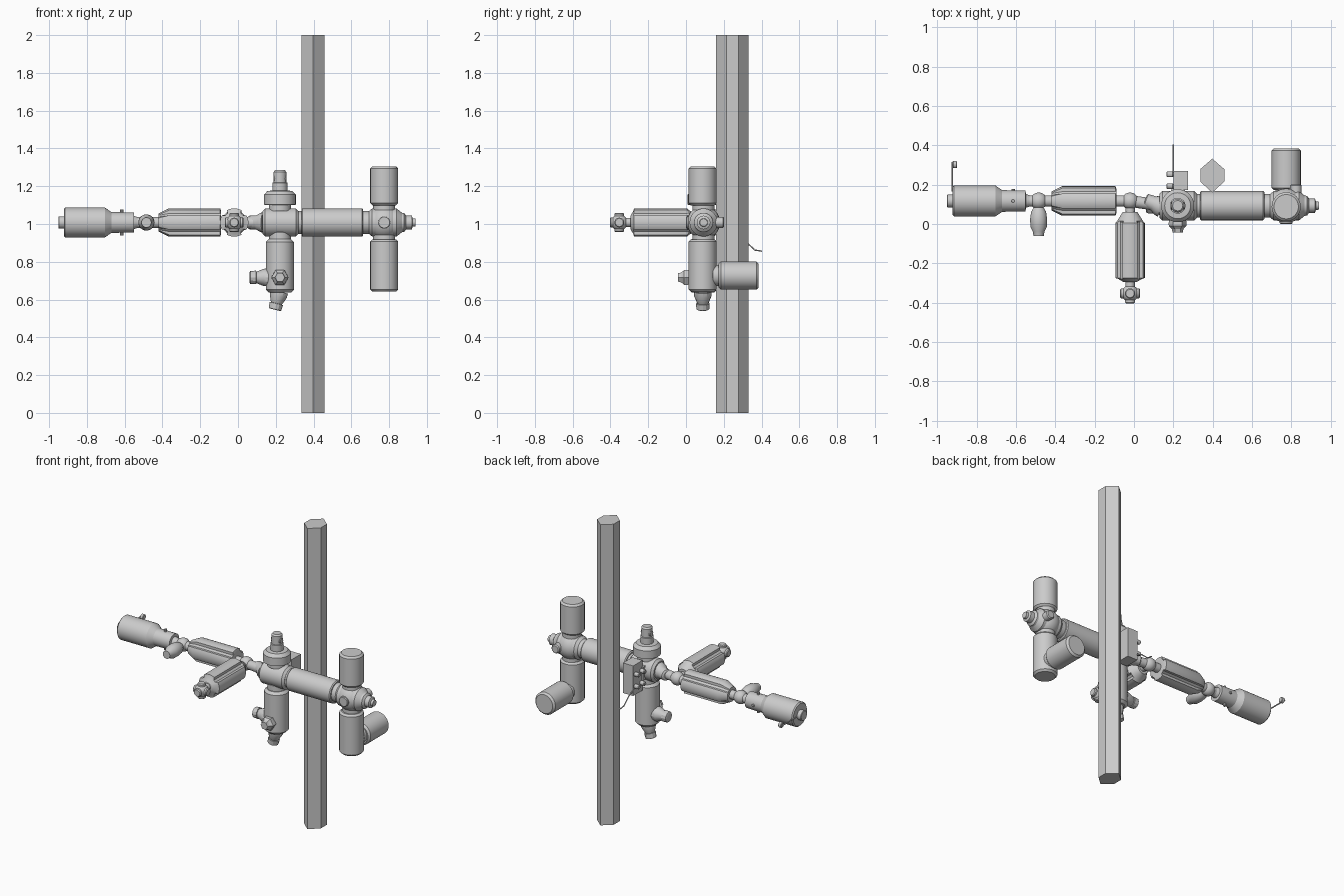
import bpy
import bmesh
import math
from mathutils import Vector

if "Cube" in bpy.data.objects:
    bpy.data.objects.remove(bpy.data.objects["Cube"], do_unlink=True)

X, Y, Z = Vector((1, 0, 0)), Vector((0, 1, 0)), Vector((0, 0, 1))
parts = []


def finish(name, bm):
    bmesh.ops.recalc_face_normals(bm, faces=bm.faces)
    mesh = bpy.data.meshes.new(name)
    bm.to_mesh(mesh)
    bm.free()
    obj = bpy.data.objects.new(name, mesh)
    bpy.context.collection.objects.link(obj)
    parts.append(obj)
    return obj


def lathe(name, origin, axis, profile, sides=32, grooves=False):
    """Turn (distance, radius) pairs around an axis; optionally cut four grooves."""
    bm = bmesh.new()
    turn = Vector(axis).to_track_quat('Z', 'Y')
    rings = []
    for t, r in profile:
        ring = []
        for i in range(sides):
            a = math.tau * i / sides
            cut = grooves and r > 0.07 and i % 12 in (5, 6, 7)
            rr = 0.06 if cut else r
            p = Vector((rr * math.cos(a), rr * math.sin(a), t))
            ring.append(bm.verts.new(Vector(origin) + turn @ p))
        rings.append(ring)
    for lo, hi in zip(rings, rings[1:]):
        for i in range(sides):
            j = (i + 1) % sides
            bm.faces.new((lo[i], lo[j], hi[j], hi[i]))
    bm.faces.new(rings[0])
    bm.faces.new(rings[-1])
    return finish(name, bm)


def tube(name, origin, axis, length, r, chamfer=0.01, sides=32):
    c = chamfer
    return lathe(name, origin, axis,
                 [(0, r - c), (c, r), (length - c, r), (length, r - c)], sides)


def ball(name, centre, r):
    bm = bmesh.new()
    bmesh.ops.create_uvsphere(bm, u_segments=24, v_segments=16, radius=r)
    bmesh.ops.translate(bm, verts=bm.verts, vec=centre)
    return finish(name, bm)


def block(name, lo, hi):
    bm = bmesh.new()
    bmesh.ops.create_cube(bm, size=1)
    lo, hi = Vector(lo), Vector(hi)
    bmesh.ops.scale(bm, verts=bm.verts, vec=hi - lo)
    bmesh.ops.translate(bm, verts=bm.verts, vec=(lo + hi) / 2)
    return finish(name, bm)


def wire(name, points, r):
    curve = bpy.data.curves.new(name, 'CURVE')
    curve.dimensions = '3D'
    curve.bevel_depth = r
    curve.bevel_resolution = 1
    curve.use_fill_caps = True
    spline = curve.splines.new('POLY')
    spline.points.add(len(points) - 1)
    for point, co in zip(spline.points, points):
        point.co = (*co, 1)
    obj = bpy.data.objects.new(name, curve)
    bpy.context.collection.objects.link(obj)


# Tall six-sided column
bm = bmesh.new()
outline = [(0, .086), (.061, .033), (.061, -.031), (0, -.086), (-.061, -.031), (-.061, .033)]
base = bm.faces.new([bm.verts.new((.398 + x, .246 + y, 0)) for x, y in outline])
grown = bmesh.ops.extrude_face_region(bm, geom=[base])["geom"]
bmesh.ops.translate(bm, vec=(0, 0, 2), verts=[v for v in grown if isinstance(v, bmesh.types.BMVert)])
finish("column", bm)

MY, MZ = .093, 1.008      # main axis
AY = .117                 # axis of the narrower arm

# Main hull and its two junctions
tube("main_hull", (.335, MY, MZ), X, .328, .074, .006)
tube("hull_collar", (.3, MY, MZ), X, .4, .06, .004)
tube("middle_junction", (.13, MY, MZ), X, .19, .075, .014)
lathe("end_junction", (.68, MY, MZ), X, [(0, .05), (.03, .074), (.16, .074), (.19, .05)])
ball("end_junction_ball", (.774, MY, MZ), .088)

# Modules attached to the end junction
EX = .774
tube("end_junction_neck", (EX, MY, .91), Z, .2, .058, .004)
tube("upper_module", (EX, MY - .005, 1.098), Z, .207, .074, .012)
tube("lower_module", (EX, MY - .005, .642), Z, .277, .074, .012)
tube("rear_module_neck", (EX, .14, .727), Y, .05, .055, .004)
tube("rear_module", (EX, .172, .727), Y, .213, .074, .012)
lathe("end_port", (.865, MY, MZ), X,
      [(0, .052), (.015, .05), (.025, .036), (.055, .036), (.06, .022), (.075, .02)])
tube("front_hatch", (EX, 0, MZ), Y, .03, .033, .004)
tube("rear_hatch", (.823, .14, MZ), Y, .062, .029, .006)

# Tower above and module below the middle junction
MX = .222
lathe("airlock_tower", (MX, MY, 1.07), Z,
      [(0, .058), (.03, .058), (.032, .084), (.085, .084), (.105, .066), (.107, .04),
       (.148, .04), (.15, .034), (.205, .034), (.215, .026)])
tube("tower_crosspiece", (MX - .035, MY, 1.24), X, .07, .02, .004, 16)
tube("service_neck", (MX, MY, .91), Z, .05, .058, .004)
tube("service_module", (MX, MY - .004, .637), Z, .283, .075, .016)


# Small visiting craft: flared skirt, ribs and blunt nose
def craft(name, origin, axis):
    lathe(name, origin, axis,
          [(0, .047), (.025, .046), (.065, .03), (.066, .036), (.097, .034), (.1, .028)], 12)


craft("bottom_craft", (MX - .003, MY - .004, .643), (-.25, 0, -1))
craft("side_craft", (MX - .06, MY - .004, .717), -X)
lathe("front_craft", (MX, .03, .717), -Y,
      [(0, .04), (.025, .046), (.04, .045), (.055, .03), (.072, .026)], 6)

# Equipment box behind the middle junction
block("equipment_box", (.2, .172, .89), (.275, .27, 1.09))
block("equipment_bracket", (.19, .14, .96), (.26, .18, 1.05))
for y in (.192, .252):
    for z in (.95, 1.03):
        tube("equipment_knob", (.165, y, z), X, .036, .014, .004, 12)
wire("trailing_cable", [(.2, .26, .93), (.2, .31, .91), (.2, .34, .885),
                        (.2, .365, .862), (.2, .403, .856)], .004)

# Angled link from the middle junction to the arm
tube("arm_link", (.14, MY, MZ), (-.16, AY - MY, 0), .15, .03, .003, 16)
lathe("arm_link_skirt", (.14, MY - .004, MZ), (-.08, .03, 0),
      [(0, .055), (.02, .052), (.045, .038), (.085, .036), (.09, .028)], 16)
ball("arm_hub", (-.02, AY, MZ), .043)

# Grooved modules, one along the arm and one pointing forward
for name, origin, axis, length in (("arm_module", (-.09, AY, MZ), -X, .33),
                                   ("forward_module", (-.02, .005, MZ), -Y, .28)):
    lathe(name, origin, axis,
          [(0, .062), (.004, .075), (length - .055, .075), (length, .048)]
          if axis == -X else
          [(-.055, .038), (-.01, .066), (0, .075), (length, .075), (length + .004, .06),
           (length + .02, .034)], 48, True)
tube("arm_module_neck", (-.03, AY, MZ), -X, .53, .029, .003, 20)
tube("forward_module_neck", (-.02, .1, MZ), -Y, .45, .024, .003, 20)

# Docking ball at the tip of the forward module
tip = Vector((-.02, -.353, MZ))
ball("forward_ball", tip, .043)
for d in (X, -X, Z, -Z, -Y):
    tube("forward_ball_port", tip, d, .05, .026, .005, 16)

# Ball joint with a hanging pod
ball("arm_joint", (-.485, AY, MZ), .043)
lathe("pod", (-.485, AY, MZ), -Y,
      [(0, .026), (.035, .026), (.055, .038), (.09, .043), (.13, .042),
       (.155, .03), (.178, .026)], 24)

# Stepped module at the far end of the arm
lathe("far_module", (-.52, AY, MZ), -X,
      [(0, .025), (.03, .035), (.031, .053), (.15, .055), (.185, .079),
       (.395, .079), (.402, .072)])
tube("far_port", (-.915, AY, MZ), -X, .036, .033, .003, 20)
for s in (1, -1):
    tube("far_module_peg", (-.615, AY, MZ), Z * s, .07, .009, .002, 10)
tube("far_module_stud", (-.615, AY, MZ), Y, .062, .009, .002, 10)

# Antenna on the far module
wire("antenna_rod", [(-.924, .165, MZ), (-.924, .315, MZ)], .004)
tube("antenna_dish", (-.922, .302, MZ), X, .022, .018, .003, 12)
wire("antenna_stay", [(-.924, .302, MZ), (-.905, .302, MZ)], .005)

# Smooth round surfaces, keep edges crisp
bpy.ops.object.select_all(action='DESELECT')
for obj in parts:
    obj.select_set(True)
bpy.context.view_layer.objects.active = parts[0]
bpy.ops.object.shade_smooth_by_angle(angle=math.radians(28))
